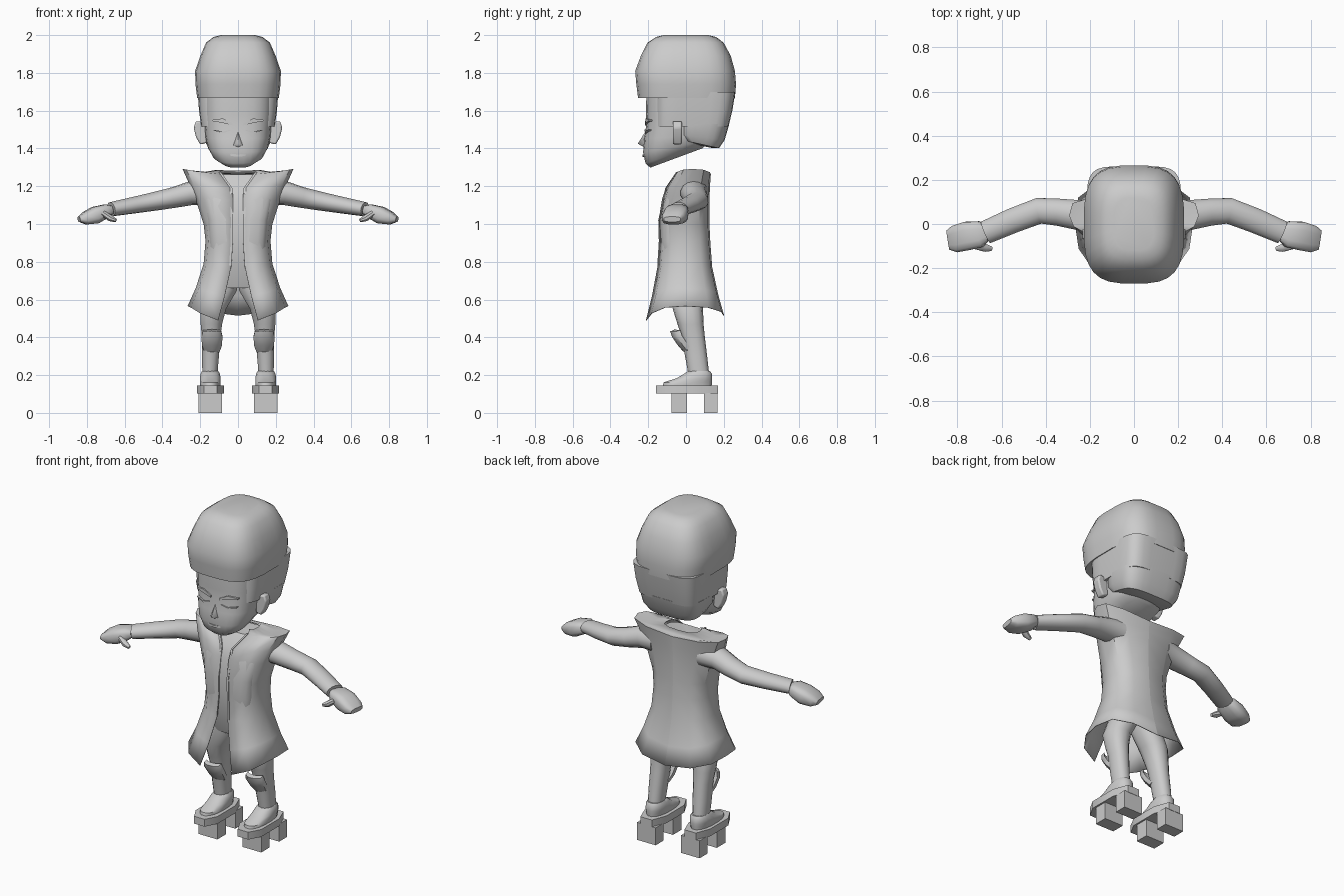
import bpy, math
from mathutils import Vector

grey = bpy.data.materials.new("plain_grey")
grey.diffuse_color = (0.6, 0.6, 0.6, 1)


def make(name, verts, faces, mirror=False, angle=45, thickness=0, bevel=0):
    me = bpy.data.meshes.new(name)
    me.from_pydata([tuple(v) for v in verts], [], faces)
    me.materials.append(grey)
    ob = bpy.data.objects.new(name, me)
    bpy.context.collection.objects.link(ob)
    bpy.ops.object.select_all(action='DESELECT')
    ob.select_set(True)
    bpy.context.view_layer.objects.active = ob
    bpy.ops.object.mode_set(mode='EDIT')
    bpy.ops.mesh.select_all(action='SELECT')
    bpy.ops.mesh.normals_make_consistent(inside=False)
    bpy.ops.object.mode_set(mode='OBJECT')
    bpy.ops.object.shade_smooth_by_angle(angle=math.radians(angle))
    if bevel:
        m = ob.modifiers.new("bevel", 'BEVEL')
        m.width, m.segments = bevel, 2
    if thickness:
        m = ob.modifiers.new("thickness", 'SOLIDIFY')
        m.thickness, m.offset = thickness, 0
    if mirror:
        m = ob.modifiers.new("mirror", 'MIRROR')
        m.use_clip = True
    return ob


def skin(rings, cap=True, closed=True):
    n = len(rings[0])
    verts = [v for r in rings for v in r]
    faces = []
    for k in range(len(rings) - 1):
        for i in range(n if closed else n - 1):
            j = (i + 1) % n
            faces.append((k*n + i, k*n + j, (k+1)*n + j, (k+1)*n + i))
    if cap:
        faces += [tuple(range(n)), tuple(range((len(rings)-1)*n, len(rings)*n))]
    return verts, faces


def rounded(z, y0, y1, hx, tilt=0.0, cx=0.0, power=3.0, n=20):
    """Horizontal rounded-rectangle ring, optionally tilted along y."""
    pts = []
    for i in range(n):
        a = 2 * math.pi * (i + 0.5) / n
        c, s = math.cos(a), math.sin(a)
        x = math.copysign(abs(c) ** (2/power), c) * hx
        y = math.copysign(abs(s) ** (2/power), s) * (y1 - y0) / 2
        pts.append((cx + x, (y0 + y1) / 2 + y, z + tilt * y))
    return pts


def stack(name, rows, mirror=False, angle=45, **kw):
    return make(name, *skin([rounded(*r, **kw) for r in rows]), mirror, angle)


def tube(name, path, n=12, angle=45, power=2.0):
    """Sweep along x-ish path of (point, half width, half height)."""
    rings = []
    for k, (p, w, h) in enumerate(path):
        d = Vector(path[min(k+1, len(path)-1)][0]) - Vector(path[max(k-1, 0)][0])
        side = d.cross(Vector((0, 0, 1))).normalized()
        up = side.cross(d).normalized()
        ring = []
        for i in range(n):
            a = 2 * math.pi * (i + 0.5) / n
            c, s = math.cos(a), math.sin(a)
            c, s = (math.copysign(abs(t) ** (2/power), t) for t in (c, s))
            ring.append(Vector(p) + side * c * w + up * s * h)
        rings.append(ring)
    return make(name, *skin(rings), True, angle)


def prism(name, outline, z0, z1, bevel=0):
    rings = [[(x, y, z) for x, y in outline] for z in (z0, z1)]
    return make(name, *skin(rings), True, 30, bevel=bevel)


# Hair: full crown, stepping back under the fringe to sideburns and nape
stack("hair", [(2.0, -.12, .12, .09), (1.99, -.16, .16, .13), (1.96, -.205, .20, .17),
               (1.89, -.24, .238, .20), (1.81, -.27, .26, .228), (1.74, -.264, .266, .226),
               (1.668, -.255, .26, .217)], power=3.2, n=28)
stack("lower_hair", [(1.70, -.165, .262, .214), (1.60, -.165, .246, .207),
                     (1.515, -.165, .225, .195)], power=5, n=28)
stack("nape_hair", [(1.53, -.05, .23, .198), (1.46, -.05, .205, .188, -.12),
                    (1.425, -.04, .175, .165, -.22), (1.418, .0, .13, .10, -.22)],
      power=3.5, n=28)

# Head: tapering to a jaw that slopes up towards the nape
stack("head", [(1.70, -.21, .10, .185), (1.58, -.213, .12, .182), (1.53, -.21, .12, .178),
               (1.46, -.222, .12, .172, .05), (1.41, -.228, .12, .16, .18),
               (1.375, -.215, .11, .135, .33), (1.35, -.19, .09, .09, .37)],
      power=2.8, n=28, angle=60)

# Nose
make("nose", [(0, -.215, 1.49), (-.032, -.215, 1.415), (.032, -.215, 1.415),
              (0, -.255, 1.425), (0, -.21, 1.40)],
     [(0, 1, 3), (0, 3, 2), (1, 4, 3), (3, 4, 2)], angle=80)


def face_strip(name, pts, h, mirror):
    rings = [[(x, y, z + h * t), (x, y, z - h * t), (x, y + .02, z - h * t),
              (x, y + .02, z + h * t)] for x, y, z, t in pts]
    make(name, *skin(rings), mirror, 30)


# Brows, closed eyelids and smile
face_strip("brow", [(.03, -.217, 1.528, .5), (.08, -.214, 1.547, 1), (.135, -.198, 1.548, .3)], .012, True)
face_strip("eyelid", [(.04, -.22, 1.497, .4), (.08, -.216, 1.485, 1), (.13, -.203, 1.497, .4)], .005, True)
face_strip("mouth", [(-.075, -.208, 1.385, .4), (-.035, -.226, 1.366, 1), (0, -.229, 1.362, 1),
                     (.035, -.226, 1.366, 1), (.075, -.208, 1.385, .4)], .006, False)

# Ears
ear = [(.165, 1.43), (.20, 1.42), (.222, 1.46), (.235, 1.51), (.222, 1.545), (.195, 1.54), (.165, 1.52)]
make("ear", *skin([[(x, y, z) for x, z in ear] for y in (-.07, -.022)]), True, 30, bevel=.008)

# Coat: half rows from the front opening round the side to the back seam
# row: opening x, half width, front y, back y, z at front, side, back
coat = [(.105, .265, -.21, .20, .49, .565, .515), (.07, .222, -.178, .17, .62, .66, .62),
        (.035, .180, -.148, .137, .78, .79, .77), (.027, .170, -.14, .127, .91, .91, .90),
        (.026, .180, -.143, .122, 1.02, 1.0, 1.0), (.026, .222, -.125, .122, 1.13, 1.13, 1.13),
        (.03, .255, -.105, .125, 1.19, 1.21, 1.2), (.095, .292, -.055, .13, 1.262, 1.29, 1.262),
        (.095, .20, -.035, .11, 1.275, 1.27, 1.268), (.085, .11, -.015, .075, 1.285, 1.285, 1.28)]
rows = []
for fx, hx, y0, y1, zf, zs, zb in coat:
    m, d = (y0 + y1) / 2, y1 - y0
    rows.append([(fx, y0, zf), (fx + (hx-fx)*.6, y0 + d*.07, zf + (zs-zf)*.5),
                 (fx + (hx-fx)*.9, y0 + d*.24, zf + (zs-zf)*.9), (hx, m, zs),
                 (hx*.95, y1 - d*.2, zs + (zb-zs)*.15), (hx*.6, y1 - d*.03, zs + (zb-zs)*.6),
                 (0, y1, zb)])
make("coat", *skin(rows, cap=False, closed=False), True, 50, thickness=.004)

# Inner shirt showing down the open front
stack("shirt", [(.66, -.085, .09, .12), (.78, -.125, .11, .15), (.91, -.136, .11, .155),
                (1.02, -.138, .11, .165), (1.13, -.12, .11, .19), (1.2, -.095, .11, .18),
                (1.262, -.045, .10, .12)], power=4)
# Lapel edges
edge = [(x, y, z) for x, y, z in ((.09, -.052, 1.275), (.03, -.11, 1.19), (.026, -.147, 1.02), (.027, -.144, .91), (.035, -.152, .78))]
make("lapel_edge", *skin([[(x, y, z), (x + .012, y, z), (x + .012, y + .008, z), (x, y + .008, z)]
                          for x, y, z in edge]), True, 30)

# Arms bending forward at the elbow
tube("sleeve", [((.15, .045, 1.17), .075, .07), ((.25, .04, 1.163), .07, .063),
                ((.34, .053, 1.14), .063, .055), ((.43, .06, 1.122), .06, .05),
                ((.55, .015, 1.10), .058, .044), ((.672, -.038, 1.078), .054, .038)], n=14)
tube("hand", [((.668, -.04, 1.075), .038, .022), ((.695, -.046, 1.07), .06, .036),
              ((.755, -.054, 1.047), .066, .046), ((.81, -.068, 1.03), .062, .034),
              ((.842, -.073, 1.025), .045, .014)], n=12, power=3.2)
tube("thumb", [((.715, -.10, 1.058), .016, .016), ((.675, -.108, 1.03), .019, .018),
               ((.645, -.112, 1.018), .011, .010)], n=8)

# Trouser legs
stack("leg", [(.74, -.085, .09, .075, 0, .075), (.65, -.08, .092, .08, 0, .083),
              (.55, -.07, .09, .07, 0, .132), (.47, -.045, .093, .058, 0, .141),
              (.40, -.022, .10, .05, 0, .142), (.30, -.005, .112, .046, 0, .146),
              (.23, .008, .12, .042, 0, .148), (.18, .015, .125, .042, 0, .148)],
      mirror=True, power=2.3, n=14)

# Shin guard: short curved plate tilted away from the leg
rings = []
for y, z, hx in ((-.085, .435, .048), (-.075, .405, .056), (-.045, .36, .052), (-.015, .325, .04)):
    front = [(.138 + hx * t, y + .03 * t * t, z - .005 * abs(t)) for t in (-1, -.5, 0, .5, 1)]
    rings.append(front + [(a, b + .025, c + .008) for a, b, c in reversed(front)])
make("shin_guard", *skin(rings), True, 50)

# Shoes
stack("shoe", [(.143, -.125, .138, .054, 0, .147), (.162, -.12, .14, .056, 0, .147),
               (.182, -.05, .14, .056, -.02, .147), (.208, -.01, .138, .052, 0, .147),
               (.222, .012, .128, .043, 0, .147)], mirror=True, power=2.3, n=16)

# Raised sandal soles and their support blocks
sole = [(.11, -.16), (.18, -.16), (.218, -.09), (.218, .08), (.185, .17),
        (.108, .17), (.074, .08), (.074, -.09)]
prism("sandal_sole", sole, .102, .146)
for name, y0, y1 in (("front_block", -.076, .004), ("rear_block", .094, .168)):
    prism(name, [(.084, y0), (.208, y0), (.208, y1), (.084, y1)], 0, .105)
